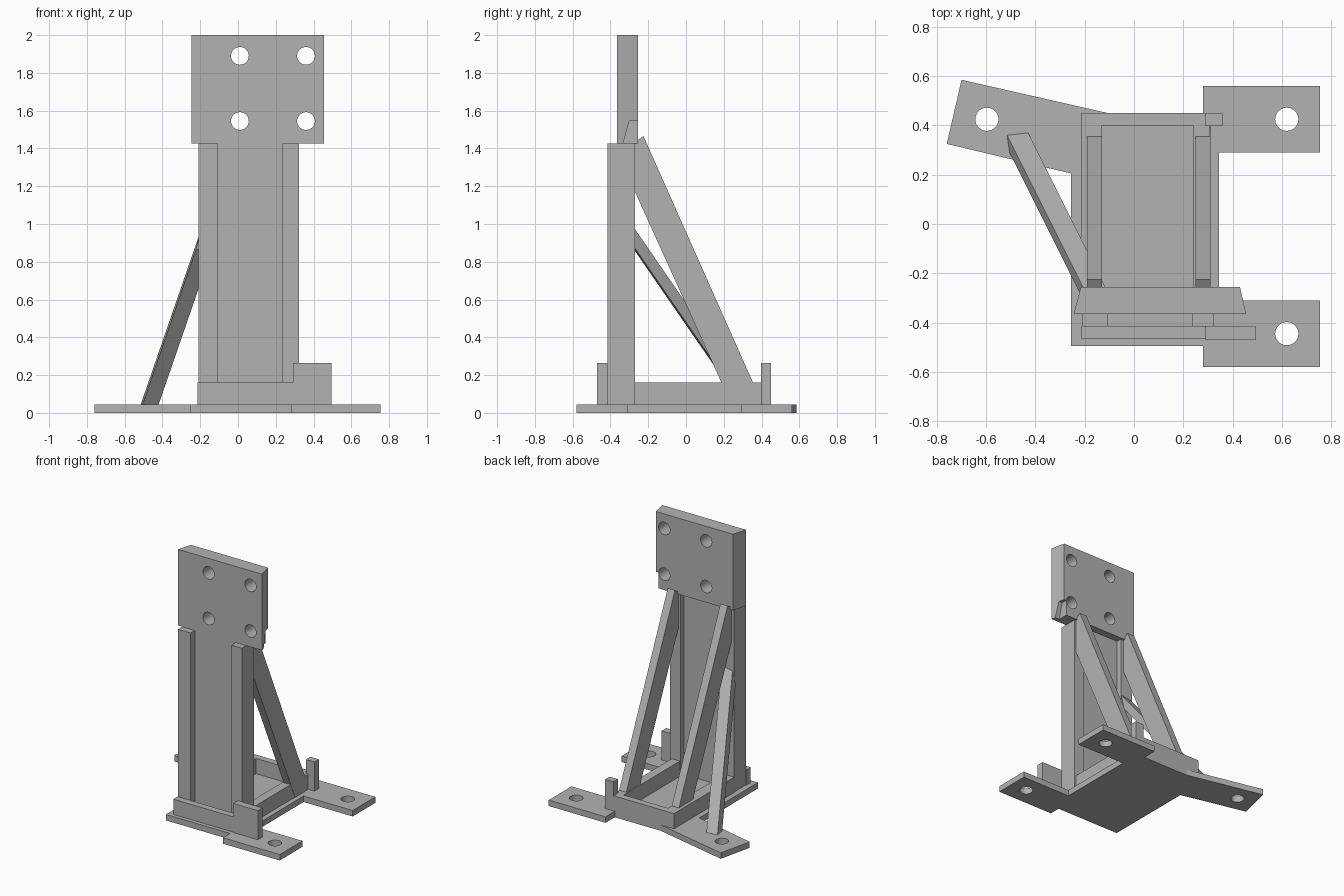
import bpy, bmesh
from mathutils import Vector, Matrix

cube = bpy.data.objects.get("Cube")
if cube:
    bpy.data.objects.remove(cube, do_unlink=True)

gray = bpy.data.materials.new("plain gray")
gray.use_nodes = True
color = (0.45, 0.45, 0.45, 1)
gray.diffuse_color = color
gray.node_tree.nodes["Principled BSDF"].inputs["Base Color"].default_value = color


def finish(name, bm):
    bmesh.ops.recalc_face_normals(bm, faces=bm.faces)
    mesh = bpy.data.meshes.new(name)
    bm.to_mesh(mesh)
    bm.free()
    mesh.materials.append(gray)
    ob = bpy.data.objects.new(name, mesh)
    bpy.context.collection.objects.link(ob)
    return ob


def loft(name, start, end):
    """Solid between two matching outlines."""
    bm = bmesh.new()
    a = [bm.verts.new(p) for p in start]
    b = [bm.verts.new(p) for p in end]
    bm.faces.new(a)
    bm.faces.new(b)
    for i in range(len(a)):
        j = (i + 1) % len(a)
        bm.faces.new((a[i], a[j], b[j], b[i]))
    return finish(name, bm)


def slab(name, outline, z0, z1):
    return loft(name, [(x, y, z0) for x, y in outline], [(x, y, z1) for x, y in outline])


def box(name, x0, x1, y0, y1, z0, z1):
    return slab(name, [(x0, y0), (x1, y0), (x1, y1), (x0, y1)], z0, z1)


def drill(center, axis, radius=0.047):
    bm = bmesh.new()
    turn = Vector((0, 0, 1)).rotation_difference(Vector(axis)).to_matrix().to_4x4()
    bmesh.ops.create_cone(bm, cap_ends=True, segments=40, radius1=radius, radius2=radius,
                          depth=0.4, matrix=Matrix.Translation(center) @ turn)
    return finish("hole_cutter", bm)


def cut(ob, cutters):
    """Subtract the cutters, keep the result and drop the cutters."""
    for c in cutters:
        m = ob.modifiers.new("cut", 'BOOLEAN')
        m.operation, m.solver, m.object = 'DIFFERENCE', 'EXACT', c
    bpy.context.view_layer.update()
    result = bpy.data.meshes.new_from_object(ob.evaluated_get(bpy.context.evaluated_depsgraph_get()))
    ob.modifiers.clear()
    ob.data = result
    for c in cutters:
        bpy.data.objects.remove(c, do_unlink=True)


BASE, RAIL, TAB, COL = 0.045, 0.16, 0.265, 1.425

# Base plate with three drilled feet
base = slab("base_plate", [
    (-0.255, -0.495), (0.28, -0.495), (0.28, -0.58), (0.755, -0.58), (0.755, -0.31),
    (0.345, -0.31), (0.345, 0.29), (0.755, 0.29), (0.755, 0.56), (0.28, 0.56),
    (0.28, 0.45), (-0.105, 0.45), (-0.70, 0.585), (-0.76, 0.325), (-0.255, 0.205)], 0, BASE)
cut(base, [drill((x, y, 0), (0, 0, 1)) for x, y in ((0.62, 0.425), (0.62, -0.445), (-0.597, 0.425))])

# Low frame and end tabs
box("front_rail", -0.215, 0.31, -0.465, -0.415, BASE, RAIL)
box("back_rail", -0.215, 0.31, 0.40, 0.45, BASE, RAIL)
box("right_rail", -0.215, -0.13, -0.27, 0.40, BASE, RAIL)
box("left_rail", 0.24, 0.308, -0.27, 0.40, BASE, RAIL)
box("front_tab", 0.29, 0.495, -0.47, -0.415, BASE, TAB)
box("back_tab", 0.29, 0.36, 0.398, 0.45, BASE, TAB)

# Upright columns and the web between them
box("right_column", -0.21, -0.105, -0.415, -0.27, BASE, COL)
box("left_column", 0.235, 0.322, -0.415, -0.27, BASE, COL)
box("web_panel", -0.105, 0.235, -0.365, -0.31, BASE, COL)

# Mounting plate with tapered sides, four holes and a notched corner
head = slab("mounting_plate", [(-0.245, -0.365), (0.455, -0.365), (0.43, -0.255), (-0.215, -0.255)], COL, 2)
notch = loft("notch_cutter",
             [(0.41, y, z) for y, z in ((-0.34, 1.4), (-0.2, 1.4), (-0.2, 1.545), (-0.30, 1.545))],
             [(0.6, y, z) for y, z in ((-0.34, 1.4), (-0.2, 1.4), (-0.2, 1.545), (-0.30, 1.545))])
cut(head, [drill((x, -0.31, z), (0, 1, 0)) for x in (0.01, 0.36) for z in (1.545, 1.89)] + [notch])

# Pair of long rear braces
side = [(-0.27, 1.435), (-0.225, 1.465), (0.375, 0.115), (0.395, BASE), (0.24, BASE), (-0.27, 1.17)]
for name, x in (("right_brace", -0.19), ("left_brace", 0.25)):
    loft(name, [(x, y, z) for y, z in side], [(x + 0.06, y, z) for y, z in side])

# Diagonal brace from the angled foot to the right column
foot = [Vector((x, y, BASE)) for x, y in ((-0.515, 0.36), (-0.43, 0.37), (-0.42, 0.30), (-0.505, 0.29))]
lean = Vector((0.345, -0.69, 1))
loft("diagonal_brace", foot, [p + lean * ((p.y + 0.275) / 0.69) for p in foot])
